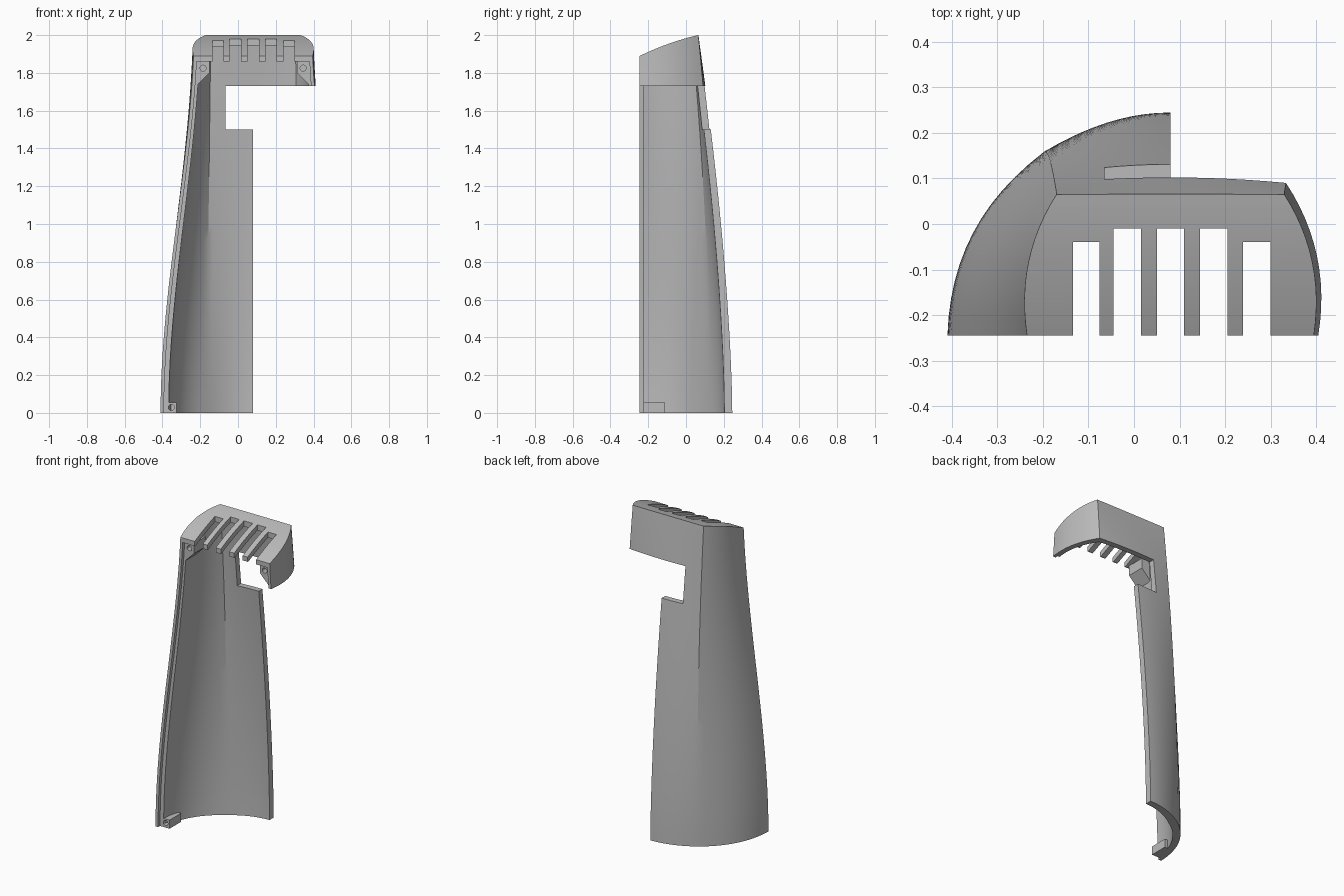
import bpy, bmesh, math
from mathutils import Vector

cube = bpy.data.objects.get("Cube")
if cube:
    bpy.data.objects.remove(cube, do_unlink=True)

AXIS_X, FRONT = 0.08, -0.245

grey = bpy.data.materials.new("plain grey")
grey.use_nodes = True
grey.diffuse_color = (0.5, 0.5, 0.5, 1)
grey.node_tree.nodes["Principled BSDF"].inputs["Base Color"].default_value = (0.5, 0.5, 0.5, 1)


def add_object(name, bm):
    bmesh.ops.recalc_face_normals(bm, faces=bm.faces)
    mesh = bpy.data.meshes.new(name)
    bm.to_mesh(mesh)
    bm.free()
    mesh.materials.append(grey)
    obj = bpy.data.objects.new(name, mesh)
    bpy.context.collection.objects.link(obj)
    return obj


def loft(name, rings):
    """Closed solid through a stack of equal-sized rings."""
    bm = bmesh.new()
    loops = [[bm.verts.new(p) for p in ring] for ring in rings]
    n = len(loops[0])
    for a, b in zip(loops, loops[1:]):
        for i in range(n):
            j = (i + 1) % n
            bm.faces.new((a[i], a[j], b[j], b[i]))
    bm.faces.new(loops[0][::-1])
    bm.faces.new(loops[-1])
    return add_object(name, bm)


def prism(name, points, axis, lo, hi):
    """Extrude a 2D outline along x or y."""
    def place(p, d):
        return (d, p[0], p[1]) if axis == "x" else (p[0], d, p[1])
    return loft(name, [[place(p, d) for p in points] for d in (lo, hi)])


def box(name, x0, x1, y0, y1, z0, z1):
    return prism(name, [(x0, z0), (x1, z0), (x1, z1), (x0, z1)], "y", y0, y1)


def cut(obj, cutter):
    mod = obj.modifiers.new("cut", "BOOLEAN")
    mod.operation, mod.solver, mod.object = "DIFFERENCE", "EXACT", cutter
    bpy.context.view_layer.objects.active = obj
    bpy.ops.object.modifier_apply(modifier=mod.name)
    bpy.data.objects.remove(cutter, do_unlink=True)


# Tower cross-section: two bowed sides meeting a bowed back at soft corners
def half_width(z):
    t = min(max(z / 2.1, 0), 1)
    return 0.49 - 0.18 * t * t * (3 - 2 * t)


def back_y(z):
    return 0.245 - 0.06 * max(z, 0) ** 1.58


def bow(p, q, sag, n):
    p, q = Vector(p), Vector(q)
    d = (q - p).normalized()
    out = Vector((-d.y, d.x))
    return [p.lerp(q, i / n) + out * sag * 4 * (i / n) * (1 - i / n) for i in range(n + 1)]


def section(z, inset, overrun):
    t = min(max(z / 2, 0), 1)
    wall = inset * (1 - 0.17 * t)
    w = half_width(z) - wall
    cx = 0.28 - 0.03 * t - 0.75 * wall
    bulge = 0.09 * (1 - t)
    cy = back_y(z) - bulge - wall
    side = bow((-w, FRONT), (-cx, cy), 0.055 - 0.025 * t, 12)
    back = bow((-cx, cy), (cx, cy), bulge, 20)
    right = [Vector((-p.x, p.y)) for p in reversed(side)]
    pts = side + back[1:-1] + right
    if overrun:
        pts = [Vector((-w, FRONT - 0.06))] + pts + [Vector((w, FRONT - 0.06))]
    return [(AXIS_X + p.x, p.y, z) for p in pts]


def tower(name, z0, z1, inset=0, overrun=False):
    n = 32
    return loft(name, [section(z0 + (z1 - z0) * i / n, inset, overrun) for i in range(n + 1)])


# Curved sloping roof, used for the outside and for the ceiling
def roof_cutter(drop):
    def height(y):
        u = (y - FRONT) / 0.31
        return 1.89 + 0.11 * u + 0.04 * u * (1 - u) - drop
    ys = [-0.35 + 0.03 * i for i in range(18)]
    return prism("roof_cutter", [(y, height(y)) for y in ys] + [(0.2, 2.4), (-0.35, 2.4)],
                 "x", -0.8, 0.9)


# Hollow shell
shell = tower("tower_shell", 0, 2.03)
cut(shell, roof_cutter(0))
cavity = tower("cavity", -0.05, 2.03, inset=0.042, overrun=True)
cut(cavity, roof_cutter(0.035))
cut(shell, cavity)

# Stepped lip along the front edge
rings = []
for i in range(33):
    z = -0.05 + 1.91 * i / 32
    w = half_width(z) - 0.018
    rings.append([(AXIS_X + x, y, z) for x, y in
                  ((-w, FRONT - 0.05), (w, FRONT - 0.05), (w, FRONT + 0.02), (-w, FRONT + 0.02))])
cut(shell, loft("lip_cutter", rings))

# Open half and window notch below the head
cut(shell, prism("opening_cutter",
                 [(AXIS_X, -0.1), (0.9, -0.1), (0.9, 1.73), (-0.065, 1.73), (-0.065, 1.5), (AXIS_X, 1.5)],
                 "y", -0.6, 0.6))

# Five roof slots, open to the front
for offset, half, end in ((-0.185, 0.029, -0.04), (-0.095, 0.03, -0.01), (0, 0.03, -0.01),
                          (0.095, 0.03, -0.01), (0.19, 0.03, -0.04)):
    c = AXIS_X + offset
    cut(shell, box("slot_cutter", c - half, c + half, -0.4, end, 1.8, 2.2))


# Screw bosses
def drill(boss, x, z):
    ring = [(x + 0.016 * math.cos(a), z + 0.016 * math.sin(a))
            for a in (math.tau * i / 20 for i in range(20))]
    cut(boss, prism("hole_cutter", ring, "y", -0.3, -0.14))


for side, name in ((-1, "upper_right_boss"), (1, "upper_left_boss")):
    outline = [(0.3, 1.865), (0.232, 1.865), (0.232, 1.8), (0.3, 1.732)]
    boss = prism(name, [(AXIS_X + side * x, z) for x, z in outline], "y", FRONT + 0.02, -0.11)
    drill(boss, AXIS_X + side * 0.265, 1.825)

lower_boss = box("lower_boss", -0.375, -0.325, FRONT + 0.02, -0.11, 0, 0.055)
drill(lower_boss, -0.353, 0.029)

# Smooth walls with sharp edges kept
bpy.ops.object.select_all(action="DESELECT")
shell.select_set(True)
bpy.context.view_layer.objects.active = shell
bpy.ops.object.shade_smooth_by_angle(angle=math.radians(25))
